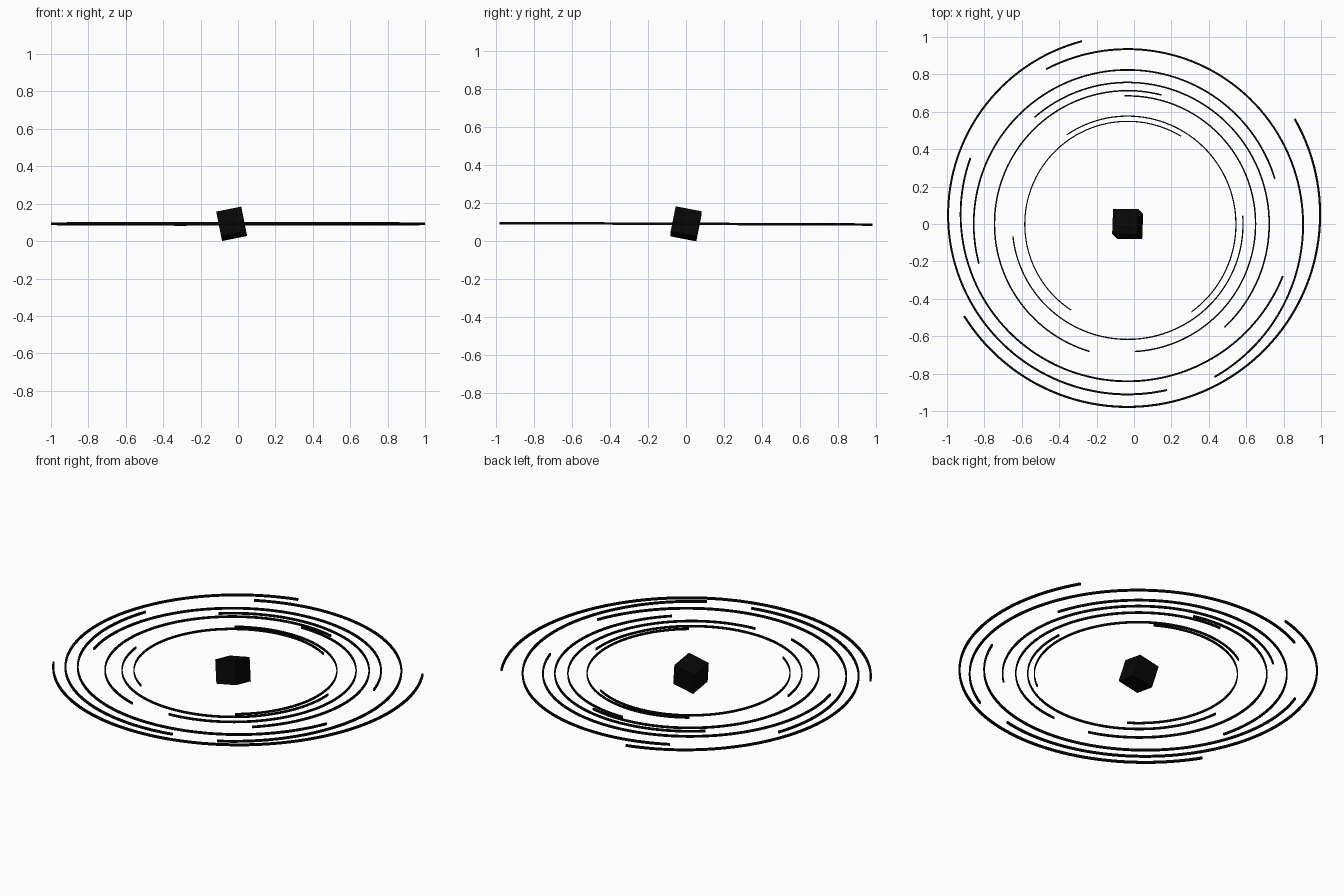
import bpy, bmesh, math
from mathutils import Matrix, Vector

if "Cube" in bpy.data.objects:
    bpy.data.objects.remove(bpy.data.objects["Cube"])

CX, CZ = -0.034, 0.0925

black = bpy.data.materials.new("black")
black.diffuse_color = (0.002, 0.002, 0.002, 1)
black.use_nodes = True
black.node_tree.nodes["Principled BSDF"].inputs["Base Color"].default_value = black.diffuse_color


def finish(bm, name):
    bmesh.ops.recalc_face_normals(bm, faces=bm.faces)
    mesh = bpy.data.meshes.new(name)
    bm.to_mesh(mesh)
    bm.free()
    obj = bpy.data.objects.new(name, mesh)
    obj.data.materials.append(black)
    bpy.context.collection.objects.link(obj)
    return obj


def half_ring(name, radius, cy, start, sweep=178, steps=72):
    """Thin rectangular band swept along a half circle, tilted very slightly."""
    w, h = 0.0055 * radius, 0.0065
    bm = bmesh.new()
    prev = first = None
    for i in range(steps + 1):
        a = math.radians(start + sweep * i / steps)
        loop = []
        for dr, dz in ((-w, -h), (w, -h), (w, h), (-w, h)):
            x = CX + (radius + dr) * math.cos(a)
            y = cy + (radius + dr) * math.sin(a)
            loop.append(bm.verts.new((x, y, CZ - 0.004 * y + dz)))
        if prev:
            for k in range(4):
                n = (k + 1) % 4
                bm.faces.new((prev[k], prev[n], loop[n], loop[k]))
        else:
            first = loop
        prev = loop
    bm.faces.new(first)
    bm.faces.new(prev)
    obj = finish(bm, name)
    bpy.context.view_layer.objects.active = obj
    obj.select_set(True)
    bpy.ops.object.shade_smooth_by_angle(angle=math.radians(30))
    obj.select_set(False)


# Orbiting half rings: radius, centre y, start angle
rings = [
    (1.029, 0.051, 211.8), (0.960, 0.049, 104.7), (0.893, 0.052, 160.3),
    (0.938, -0.003, -60.3), (0.823, 0.001, 17.0), (0.757, 0.0, -46.9),
    (0.712, 0.001, 75.3), (0.684, 0.001, -86.6), (0.617, 0.0, 186.1),
    (0.579, -0.002, -53.9), (0.550, -0.001, 58.7),
]
for i, (r, cy, start) in enumerate(rings):
    half_ring(f"half_ring_{i + 1}", r, cy, start)

# Tilted cube in the middle
ex = Vector((1, 0, 0.2)).normalized()
ez = ex.cross(Vector((0, 1, -0.2))).normalized()
ey = ez.cross(ex)
tilt = Matrix((ex, ey, ez)).transposed().to_4x4()
bm = bmesh.new()
bmesh.ops.create_cube(bm, size=0.137, matrix=Matrix.Translation((CX, 0.0, CZ)) @ tilt)
finish(bm, "centre_cube")
